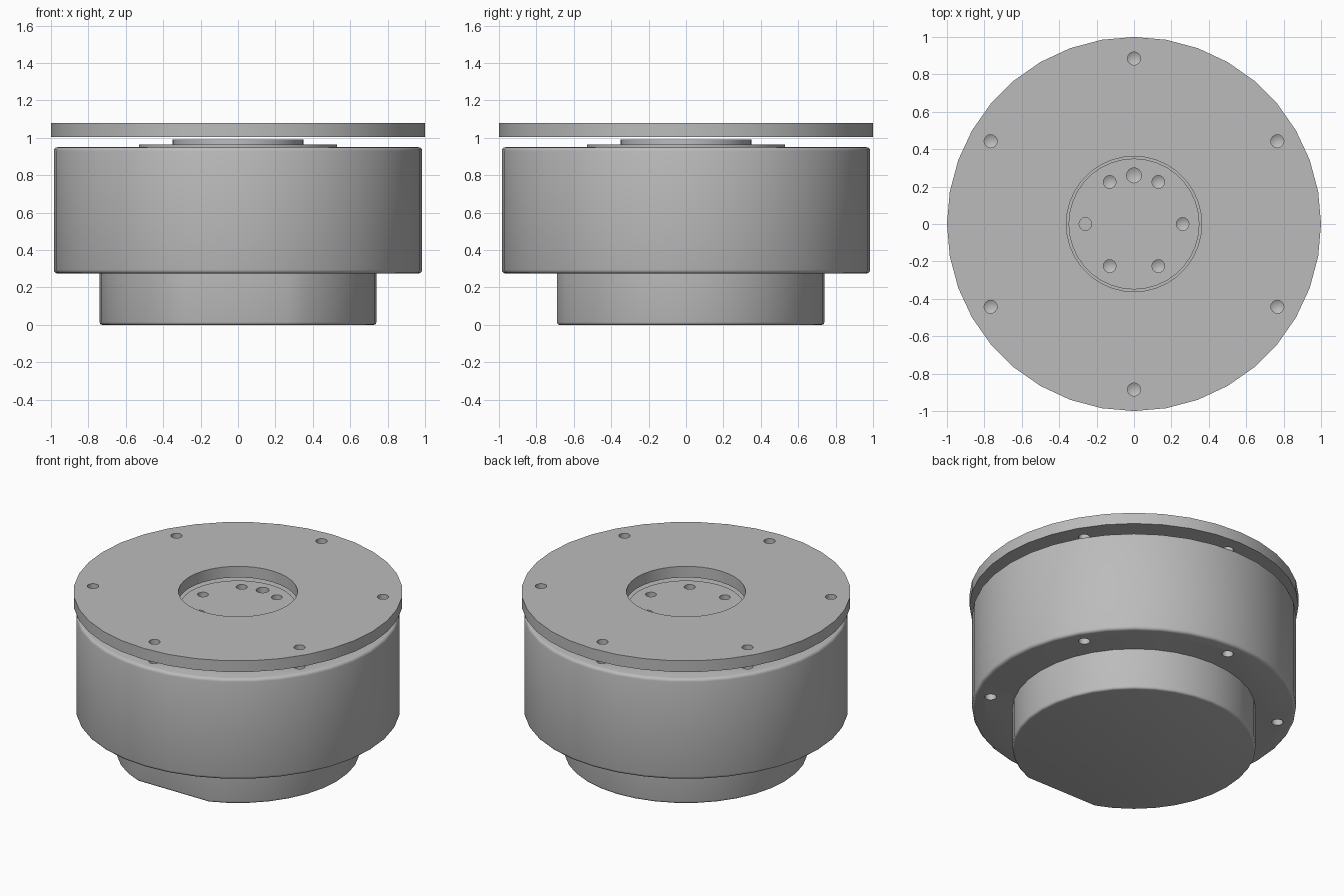
import bpy, bmesh, math
from mathutils import Matrix, Vector

if "Cube" in bpy.data.objects:
    bpy.data.objects.remove(bpy.data.objects["Cube"], do_unlink=True)

metal = bpy.data.materials.new("grey_metal")
metal.use_nodes = True
grey = (0.5, 0.5, 0.5, 1)
metal.diffuse_color = grey
metal.node_tree.nodes["Principled BSDF"].inputs["Base Color"].default_value = grey

SIDES = 36


def to_object(name, bm):
    bmesh.ops.recalc_face_normals(bm, faces=bm.faces)
    mesh = bpy.data.meshes.new(name)
    bm.to_mesh(mesh)
    bm.free()
    mesh.materials.append(metal)
    obj = bpy.data.objects.new(name, mesh)
    bpy.context.collection.objects.link(obj)
    return obj


def disc(name, radius, bottom, top, round_levels=(), bevel=0.02, flat=None):
    """Upright cylinder, optionally with rounded rims and a flat cut on the front."""
    bm = bmesh.new()
    bmesh.ops.create_cone(bm, cap_ends=True, segments=SIDES, radius1=radius, radius2=radius,
                          depth=top - bottom,
                          matrix=Matrix.Translation((0, 0, (top + bottom) / 2)))
    if flat is not None:
        bmesh.ops.bisect_plane(bm, geom=bm.verts[:] + bm.edges[:] + bm.faces[:],
                               plane_co=(0, flat, 0), plane_no=(0, -1, 0), clear_outer=True)
        bmesh.ops.holes_fill(bm, edges=[e for e in bm.edges if e.is_boundary])
    rims = [e for e in bm.edges
            if any(all(abs(v.co.z - z) < 0.001 for v in e.verts) for z in round_levels)]
    if rims:
        bmesh.ops.bevel(bm, geom=rims, offset=bevel, segments=3, profile=0.5, affect='EDGES')
    return to_object(name, bm)


def drill(bm, x, y, z, radius, depth, down=True, tip=0.02, sides=16):
    """Drill bit starting at height z; a tip of zero leaves a flat bottom."""
    sign = -1 if down else 1
    far = z + sign * depth
    near = z - sign * 0.02
    made = bmesh.ops.create_cone(bm, cap_ends=True, segments=sides, radius1=radius,
                                 radius2=radius, depth=abs(far - near),
                                 matrix=Matrix.Translation((x, y, (far + near) / 2)))
    if tip:
        faces = {f for v in made["verts"] for f in v.link_faces}
        cap = [f for f in faces if all(abs(v.co.z - far) < 0.001 for v in f.verts)]
        hub = bmesh.ops.poke(bm, faces=cap)["verts"][0]
        hub.co.z = far + sign * tip


def polar(radius, degrees):
    a = math.radians(degrees)
    return radius * math.cos(a), radius * math.sin(a)


def cut(bm, *targets):
    cutter = to_object("drill_cutter", bm)
    cutter.hide_render = True
    for obj in targets:
        mod = obj.modifiers.new("holes", 'BOOLEAN')
        mod.operation = 'DIFFERENCE'
        mod.solver = 'EXACT'
        mod.object = cutter
        bpy.context.view_layer.objects.active = obj
        bpy.ops.object.modifier_apply(modifier=mod.name)
    bpy.data.objects.remove(cutter, do_unlink=True)


# Stacked round parts
base = disc("base", 0.74, 0, 0.28, round_levels=(0,), bevel=0.015, flat=-0.69)
body = disc("body", 0.985, 0.275, 0.95, round_levels=(0.275, 0.95))
collar = disc("collar", 0.53, 0.95, 0.965)
hub = disc("hub", 0.35, 0.965, 0.99)
plate = disc("top_plate", 1.0, 1.005, 1.08)

# Centre opening and bolt holes through the plate
bits = bmesh.new()
drill(bits, 0, 0, 1.08, 0.362, 0.1, tip=0, sides=SIDES)
for angle in range(30, 390, 60):
    drill(bits, *polar(0.885, angle), 1.08, 0.035, 0.1, tip=0)
cut(bits, plate)

# Matching blind holes in the top and bottom of the body
bits = bmesh.new()
for angle in range(30, 390, 60):
    drill(bits, *polar(0.885, angle), 0.95, 0.035, 0.15)
    drill(bits, *polar(0.885, angle), 0.275, 0.035, 0.15, down=False)
cut(bits, body)

# Hub bolt circle, with one flat-bottomed hole and one larger locating hole
bits = bmesh.new()
for angle in range(0, 360, 60):
    drill(bits, *polar(0.26, angle), 0.99, 0.034, 0.14, tip=0 if angle == 180 else 0.02)
drill(bits, *polar(0.26, 90), 0.99, 0.04, 0.14)
cut(bits, hub, collar, body)

# Smooth round walls, keep the rims sharp
bpy.ops.object.select_all(action='DESELECT')
for obj in (base, body, collar, hub, plate):
    obj.select_set(True)
bpy.context.view_layer.objects.active = body
bpy.ops.object.shade_smooth_by_angle(angle=math.radians(32))
